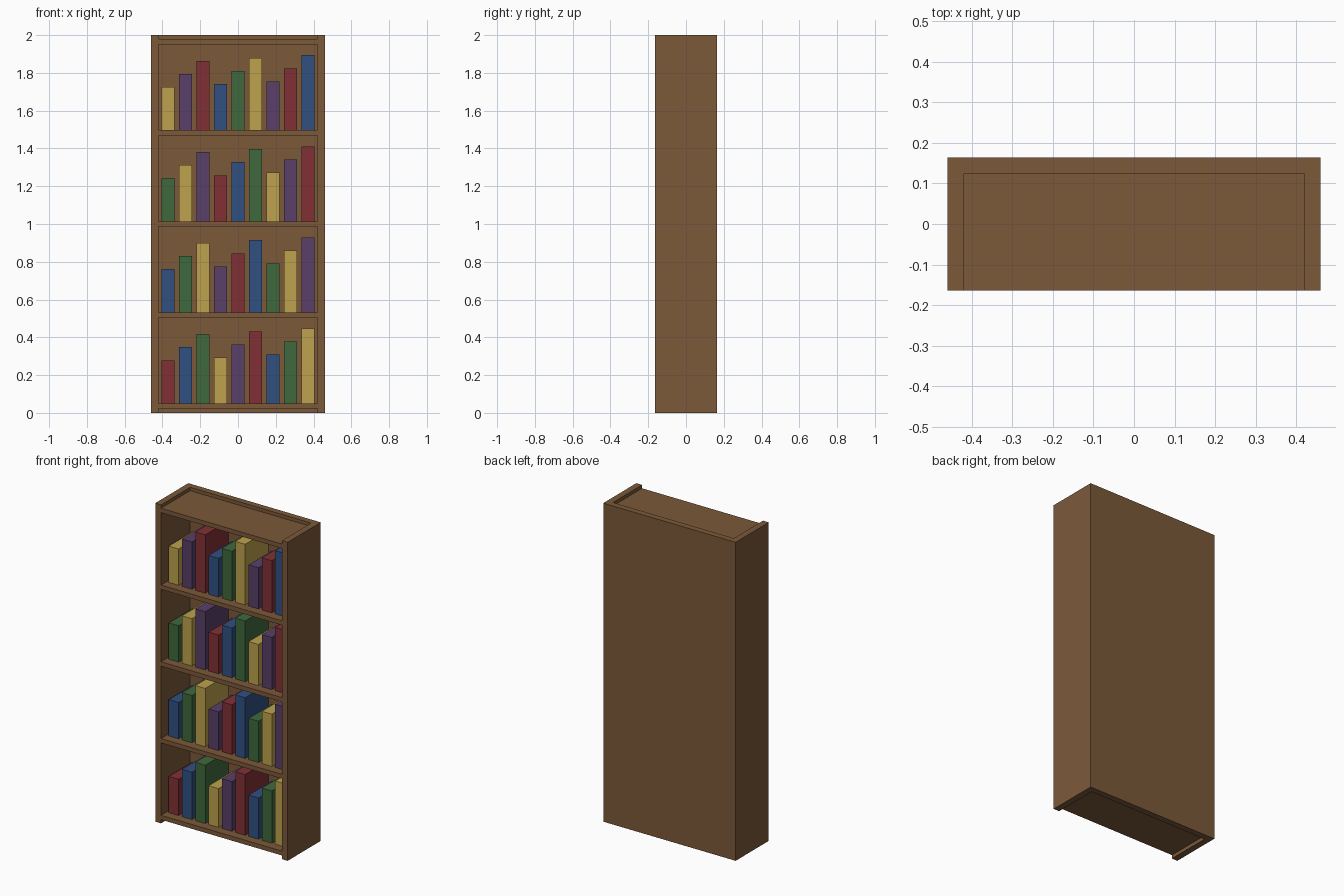
import bpy, bmesh

if "Cube" in bpy.data.objects:
    bpy.data.objects.remove(bpy.data.objects["Cube"])

def material(name, rgb):
    m = bpy.data.materials.new(name)
    m.diffuse_color = (*rgb, 1)
    m.use_nodes = True
    m.node_tree.nodes["Principled BSDF"].inputs["Base Color"].default_value = m.diffuse_color
    return m

WOOD = material("brown wood", (0.20, 0.10, 0.042))
COVERS = [material("red cover", (0.22, 0.03, 0.035)),
          material("blue cover", (0.03, 0.08, 0.22)),
          material("green cover", (0.05, 0.14, 0.045)),
          material("yellow cover", (0.51, 0.36, 0.075)),
          material("purple cover", (0.10, 0.05, 0.14))]

def prism(name, outline, z0, z1, mat):
    """Extrude a counter-clockwise plan outline from z0 up to z1."""
    bm = bmesh.new()
    base = bm.faces.new([bm.verts.new((x, y, z0)) for x, y in outline])
    top = bmesh.ops.extrude_face_region(bm, geom=[base])["geom"]
    bmesh.ops.translate(bm, vec=(0, 0, z1 - z0),
                        verts=[g for g in top if isinstance(g, bmesh.types.BMVert)])
    bmesh.ops.recalc_face_normals(bm, faces=bm.faces)
    me = bpy.data.meshes.new(name)
    bm.to_mesh(me)
    bm.free()
    me.materials.append(mat)
    ob = bpy.data.objects.new(name, me)
    bpy.context.collection.objects.link(ob)
    return ob

def box(name, x0, x1, y0, y1, z0, z1, mat):
    return prism(name, [(x0, y0), (x1, y0), (x1, y1), (x0, y1)], z0, z1, mat)

W, D = 0.46, 0.164        # half width and half depth
IN, BACK = 0.42, 0.125    # inner half width, front of the back panel
SHELF, PITCH, FIRST = 0.0275, 0.482, 0.0505

# Case: both sides and the back as one U-shaped profile
prism("case", [(-W, -D), (-IN, -D), (-IN, BACK), (IN, BACK),
               (IN, -D), (W, -D), (W, D), (-W, D)], 0, 2, WOOD)

# Five shelves including the bottom and top boards
for row in range(5):
    top = FIRST + PITCH * row
    box(f"shelf_{row + 1}", -IN, IN, -D, BACK, top - SHELF, top, WOOD)

# Four rows of nine books, stepping up in threes, colours shifting per row
for row in range(4):
    z = FIRST + PITCH * row
    for i in range(9):
        x = 0.0925 * (i - 4)
        height = 0.228 + 0.069 * (i % 3) + 0.0155 * (i // 3)
        box(f"book_{row + 1}_{i + 1}", x - 0.0345, x + 0.0345, -0.11, 0.122,
            z, z + height, COVERS[(i + row) % 5])
